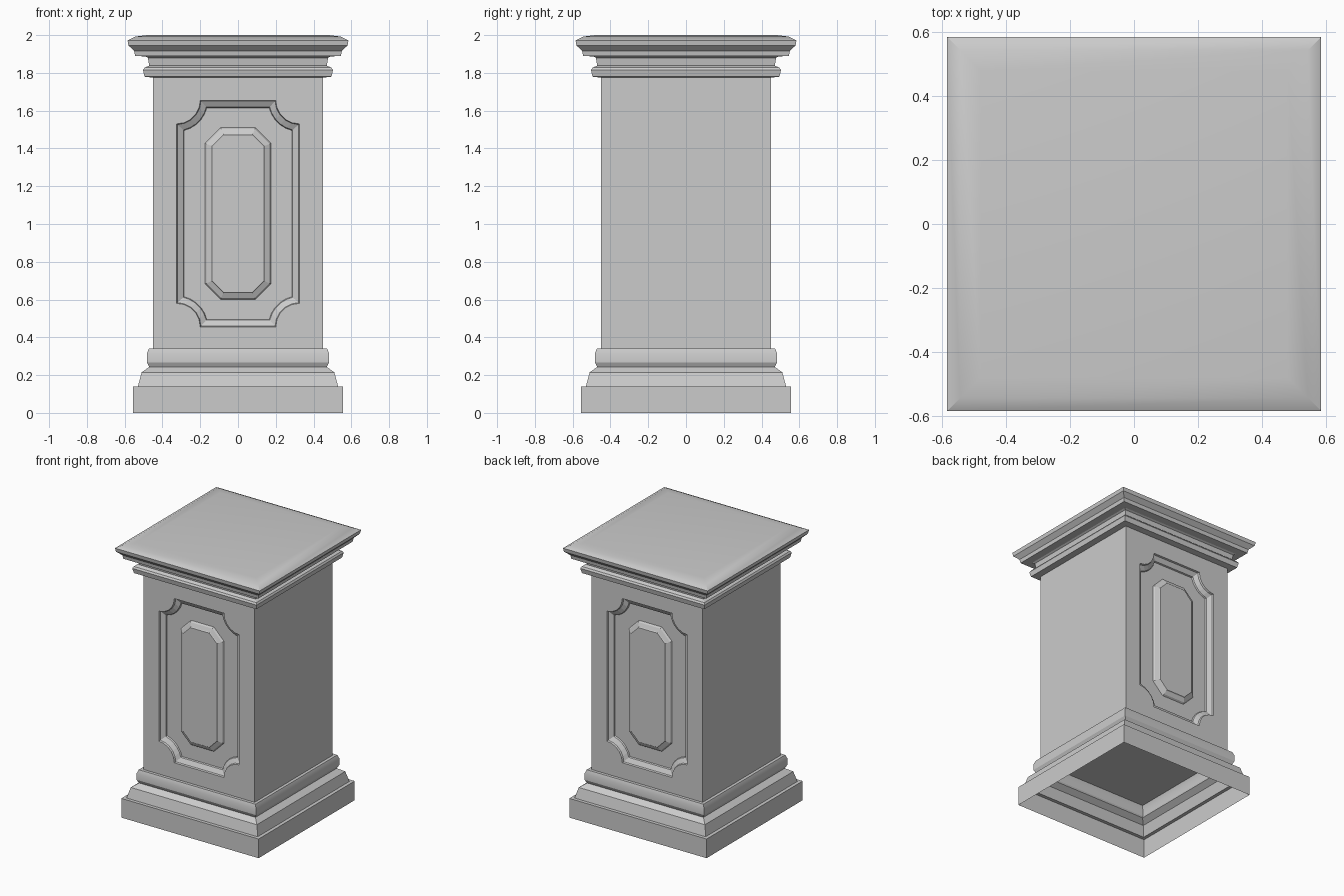
import bpy, bmesh, math

if "Cube" in bpy.data.objects:
    bpy.data.objects.remove(bpy.data.objects["Cube"])


def finish(bm, name, smooth_angle=None):
    bmesh.ops.remove_doubles(bm, verts=bm.verts, dist=1e-5)
    bmesh.ops.recalc_face_normals(bm, faces=bm.faces)
    mesh = bpy.data.meshes.new(name)
    bm.to_mesh(mesh)
    bm.free()
    obj = bpy.data.objects.new(name, mesh)
    bpy.context.collection.objects.link(obj)
    if smooth_angle:
        bpy.ops.object.select_all(action='DESELECT')
        obj.select_set(True)
        bpy.context.view_layer.objects.active = obj
        bpy.ops.object.shade_smooth_by_angle(angle=math.radians(smooth_angle))
    return obj


def add_loop(bm, pts):
    verts = [bm.verts.new(p) for p in pts]
    edges = [bm.edges.new((verts[i - 1], v)) for i, v in enumerate(verts)]
    return verts, edges


def bridge(bm, a, b):
    for i in range(len(a)):
        bm.faces.new((a[i - 1], a[i], b[i], b[i - 1]))


def square_moulding(name, profile, cap_top=False):
    """Sweep a (half width, height) profile round a square."""
    bm = bmesh.new()
    corners = [(-1, -1), (1, -1), (1, 1), (-1, 1)]
    rings = [[bm.verts.new((sx * r, sy * r, z)) for sx, sy in corners] for r, z in profile]
    for a, b in zip(rings, rings[1:]):
        bridge(bm, a, b)
    if cap_top:
        bm.faces.new(rings[-1])
    return finish(bm, name, 22)


# Base: open-bottomed plinth and moulding; cap: closed cornice
square_moulding("base_moulding", [
    (0.555, 0), (0.555, 0.14), (0.53, 0.14), (0.51, 0.215), (0.47, 0.243),
    (0.483, 0.268), (0.483, 0.312), (0.472, 0.34), (0.45, 0.34)])
square_moulding("cornice", [
    (0.45, 1.775), (0.495, 1.78), (0.503, 1.815), (0.495, 1.828), (0.47, 1.838),
    (0.477, 1.88), (0.49, 1.887), (0.545, 1.89), (0.55, 1.917), (0.58, 1.945),
    (0.585, 1.972), (0.545, 1.992), (0.48, 2.0)], cap_top=True)

# Body with a sunk panel and raised octagon on front and back
HALF, LOW, HIGH, MID = 0.45, 0.34, 1.78, 1.055


def mirror_quarter(q):
    r = q[::-1]
    return (q + [(x, -z) for x, z in r] + [(-x, -z) for x, z in q]
            + [(-x, z) for x, z in r])


def scooped(inset):
    """Rectangle with concave corners."""
    w, h, rad = 0.325, 0.60, 0.125 + inset
    a0 = math.asin(inset / rad)
    a1 = math.pi / 2 - a0
    n = 5
    return mirror_quarter([(w - rad * math.cos(a0 + (a1 - a0) * i / n),
                            h - rad * math.sin(a0 + (a1 - a0) * i / n))
                           for i in range(n + 1)])


def octagon(inset):
    w, h, c, k = 0.175 - inset, 0.455 - inset, 0.083, 0.586 * inset
    return mirror_quarter([(w - c + k, h), (w, h - c + k)])


bm = bmesh.new()
for side in (-1, 1):
    def ring(pts, depth):
        return add_loop(bm, [(x, side * (HALF - depth), MID + z) for x, z in pts])

    _, rect = add_loop(bm, [(x, side * HALF, z) for x, z in
                            ((-HALF, LOW), (HALF, LOW), (HALF, HIGH), (-HALF, HIGH))])
    sunk = [ring(scooped(i), d) for i, d in ((0, 0), (0.004, 0.012), (0.036, 0.03), (0.04, 0.04))]
    raised = [ring(octagon(i), d) for i, d in ((0, 0.04), (0.008, 0.028), (0.034, 0.016), (0.038, 0.01))]
    bmesh.ops.triangle_fill(bm, use_beauty=True, edges=rect + sunk[0][1])
    bmesh.ops.triangle_fill(bm, use_beauty=True, edges=sunk[-1][1] + raised[0][1])
    for loops in (sunk, raised):
        for a, b in zip(loops, loops[1:]):
            bridge(bm, a[0], b[0])
    bm.faces.new(raised[-1][0])

    # Plain side wall
    bm.faces.new([bm.verts.new((side * HALF, y, z)) for y, z in
                  ((-HALF, LOW), (HALF, LOW), (HALF, HIGH), (-HALF, HIGH))])

# Body bottom and top
for z in (LOW, HIGH):
    bm.faces.new([bm.verts.new((x, y, z)) for x, y in
                  ((-HALF, -HALF), (HALF, -HALF), (HALF, HALF), (-HALF, HALF))])
finish(bm, "pedestal_body")
